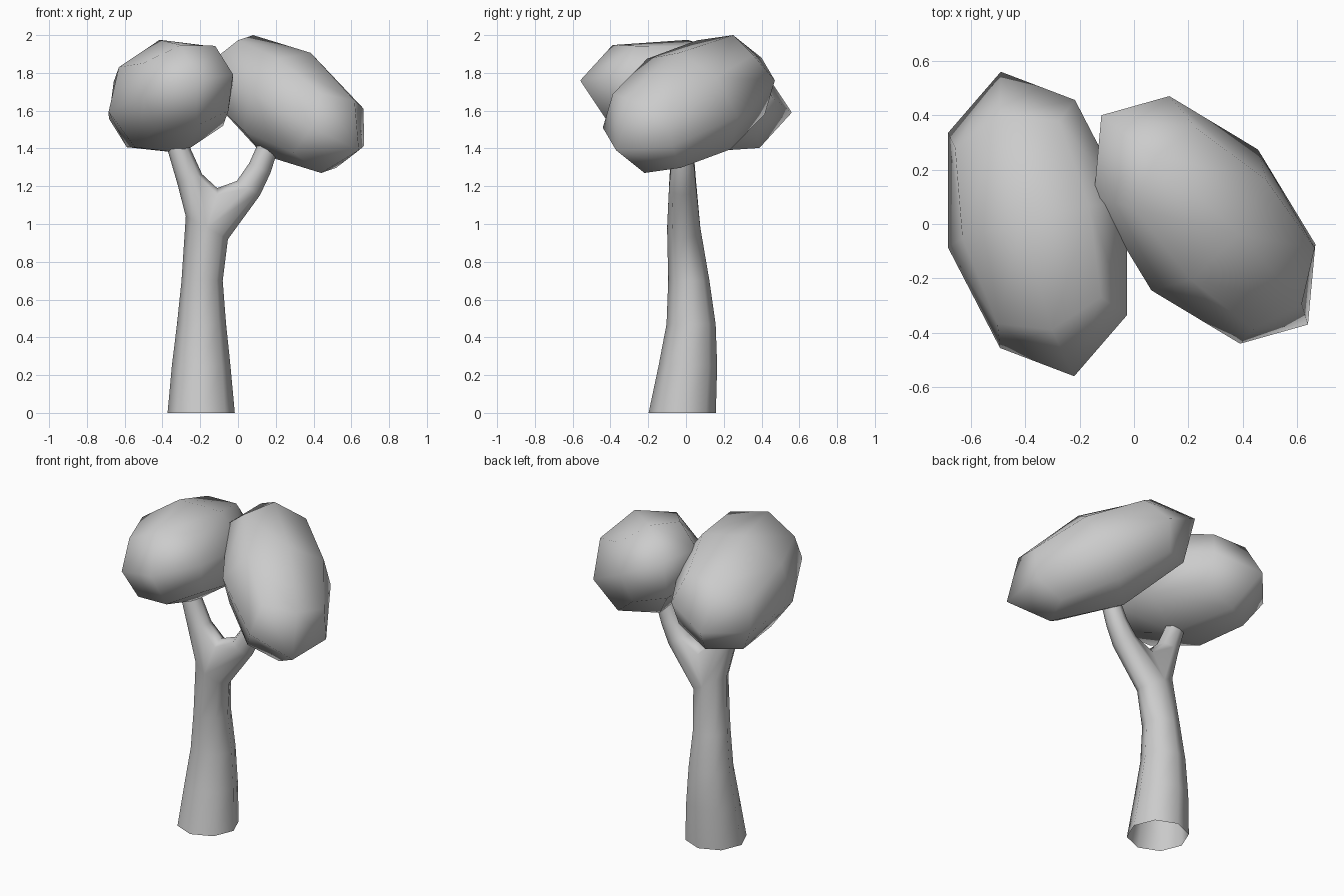
import bpy
import bmesh
import math
from mathutils import Matrix, Vector

cube = bpy.data.objects.get("Cube")
if cube:
    bpy.data.objects.remove(cube, do_unlink=True)

SIDES = 8

grey = bpy.data.materials.new("plain grey")
grey.use_nodes = True
colour = (0.6, 0.6, 0.6, 1)
grey.diffuse_color = colour
grey.node_tree.nodes["Principled BSDF"].inputs["Base Color"].default_value = colour


def finish(name, bm):
    """Turn a bmesh into a smooth grey object."""
    bmesh.ops.recalc_face_normals(bm, faces=bm.faces)
    for face in bm.faces:
        face.smooth = True
    mesh = bpy.data.meshes.new(name)
    bm.to_mesh(mesh)
    bm.free()
    mesh.materials.append(grey)
    obj = bpy.data.objects.new(name, mesh)
    bpy.context.collection.objects.link(obj)


def foliage(name, centre, long_axis, up_axis, side_axis):
    """Low-poly ball made from a cube, stretched along three half-axes."""
    bm = bmesh.new()
    bmesh.ops.create_cube(bm, size=2)
    bmesh.ops.subdivide_edges(bm, edges=bm.edges[:], cuts=1, use_grid_fill=True)
    axes = Matrix((long_axis, up_axis, side_axis)).transposed()
    for v in bm.verts:
        v.co = axes @ v.co.normalized() + Vector(centre)
    finish(name, bm)


def ring(bm, centre, rx, ry, lean=0.0):
    """Ring of vertices; lean tips it towards +x, in radians."""
    turn = Matrix.Rotation(lean, 3, "Y")
    verts = []
    for i in range(SIDES):
        a = math.tau * i / SIDES
        offset = turn @ Vector((rx * math.cos(a), ry * math.sin(a), 0))
        verts.append(bm.verts.new(Vector(centre) + offset))
    return verts


def bridge(bm, low, high):
    for i in range(SIDES):
        j = (i + 1) % SIDES
        bm.faces.new((low[i], low[j], high[j], high[i]))


def branch(bm, start, sections):
    for centre, radius, lean in sections:
        end = ring(bm, centre, radius, radius, lean)
        bridge(bm, start, end)
        start = end
    bm.faces.new(start)


# Trunk: open at the foot, narrowing and swaying upward
bm = bmesh.new()
stations = [  # x, y, z, radius
    (-0.195, -0.02, 0, 0.178),
    (-0.195, 0.01, 0.25, 0.155),
    (-0.193, 0.027, 0.47, 0.13),
    (-0.19, 0.015, 0.7, 0.109),
]
rings = [ring(bm, s[:3], s[3], s[3]) for s in stations]
fork = ring(bm, (-0.165, -0.012, 0.98), 0.127, 0.088, 0.5)
rings.append(fork)
for low, high in zip(rings, rings[1:]):
    bridge(bm, low, high)

# Fork: a saddle shared by both branches
back, middle, front = [bm.verts.new((-0.11, y, z)) for y, z in
                       ((0.04, 1.155), (-0.018, 1.19), (-0.076, 1.155))]
left_start = [middle, back] + fork[2:7] + [front]
right_start = fork[:3] + [back, middle, front] + fork[6:]
branch(bm, left_start, [((-0.256, -0.018, 1.24), 0.07, -0.35),
                        ((-0.315, -0.018, 1.4), 0.058, -0.3),
                        ((-0.34, -0.018, 1.5), 0.05, -0.2)])
branch(bm, right_start, [((0.055, -0.018, 1.19), 0.072, 0.55),
                         ((0.115, -0.018, 1.295), 0.062, 0.45),
                         ((0.155, -0.018, 1.4), 0.056, 0.3),
                         ((0.17, -0.018, 1.5), 0.05, 0.2)])
finish("trunk", bm)

# Two leafy crowns
foliage("right_foliage", (-0.355, 0, 1.675),
        (-0.135, 0.56, -0.085), (-0.06, 0.01, 0.3), (0.33, 0.085, 0.08))
foliage("left_foliage", (0.26, 0.015, 1.635),
        (0.38, -0.385, -0.245), (0.125, -0.053, 0.271), (0.196, 0.259, -0.068))
